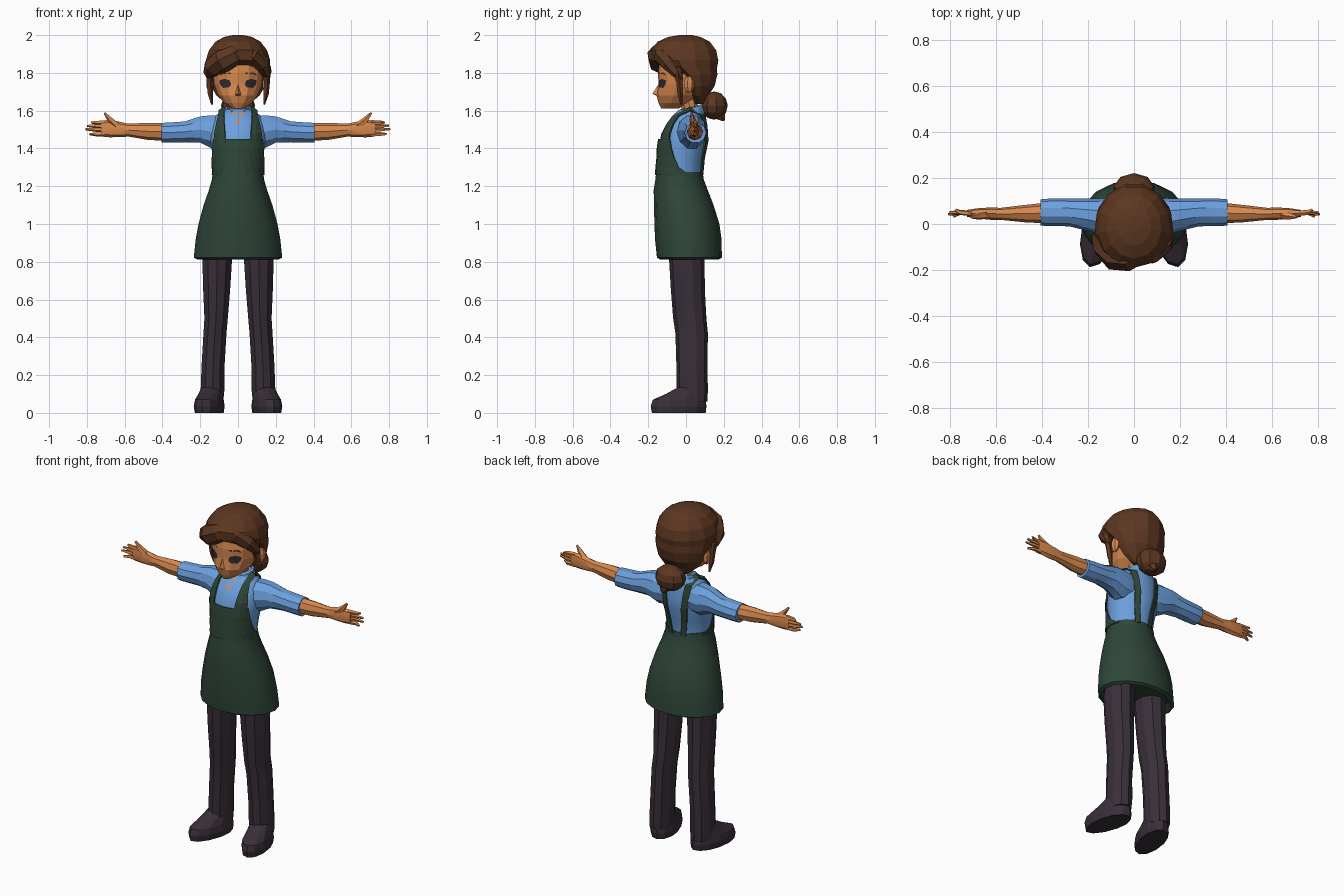
import bpy, bmesh, math
from mathutils import Vector
from mathutils.bvhtree import BVHTree

if "Cube" in bpy.data.objects:
    bpy.data.objects.remove(bpy.data.objects["Cube"])


def material(name, rgb):
    m = bpy.data.materials.new(name)
    lin = [(c / 255 / 12.92) if c < 11 else ((c / 255 + 0.055) / 1.055) ** 2.4 for c in rgb]
    m.diffuse_color = (*lin, 1)
    m.use_nodes = True
    m.node_tree.nodes["Principled BSDF"].inputs["Base Color"].default_value = m.diffuse_color
    return m


SKIN = material("warm skin", (214, 136, 78))
HAIR = material("brown hair", (92, 55, 33))
GREEN = material("dark green cloth", (47, 70, 57))
BLUE = material("blue shirt cloth", (108, 160, 222))
PANTS = material("dark trousers", (57, 47, 57))
EYE = material("dark eye", (48, 42, 54))


def make(name, verts, faces, mat, thick=0, smooth=False):
    me = bpy.data.meshes.new(name)
    me.from_pydata([tuple(v) for v in verts], [], faces)
    bm = bmesh.new()
    bm.from_mesh(me)
    bmesh.ops.recalc_face_normals(bm, faces=bm.faces)
    bm.to_mesh(me)
    bm.free()
    me.materials.append(mat)
    ob = bpy.data.objects.new(name, me)
    bpy.context.collection.objects.link(ob)
    if thick:
        mod = ob.modifiers.new("thickness", "SOLIDIFY")
        mod.thickness = thick
        mod.offset = 0
    if smooth:
        me.shade_smooth()
        me.set_sharp_from_angle(angle=math.radians(28))
    return ob


def loft(name, rings, mat, closed=True, thick=0, smooth=False):
    n = len(rings[0])
    verts = [p for r in rings for p in r]
    faces = []
    for i in range(len(rings) - 1):
        for j in range(n if closed else n - 1):
            k = (j + 1) % n
            faces.append((i * n + j, i * n + k, (i + 1) * n + k, (i + 1) * n + j))
    if closed:
        faces += [tuple(range(n)), tuple(range((len(rings) - 1) * n, len(rings) * n))]
    return make(name, verts, faces, mat, thick, smooth)


def level(z, cx, cy, rx, rf, rb, n=14, turn=0, grow=0, a0=0, a1=2 * math.pi, full=True):
    """Horizontal ring, angle 0 at the front, separate front and back radii."""
    pts = []
    for i in range(n):
        t = a0 + (a1 - a0) * i / (n if full else n - 1)
        x = (rx + grow) * math.sin(t)
        y = -((rf if math.cos(t) > 0 else rb) + grow) * math.cos(t)
        pts.append(Vector((cx + x * math.cos(turn) - y * math.sin(turn),
                           cy + x * math.sin(turn) + y * math.cos(turn), z)))
    return pts


def tube(name, path, mat, n=6):
    """Tapered tube through (x, y, z, radius) points."""
    pts = [Vector(p[:3]) for p in path]
    rings = []
    for i, p in enumerate(pts):
        d = (pts[min(i + 1, len(pts) - 1)] - pts[max(i - 1, 0)]).normalized()
        u = d.cross(Vector((0, 1, 0.01))).normalized()
        v = d.cross(u)
        rings.append([p + path[i][3] * (u * math.cos(a) + v * math.sin(a))
                      for a in (2 * math.pi * k / n for k in range(n))])
    return loft(name, rings, mat)


def ball(name, centre, radii, mat, seg=9, rows=6):
    bm = bmesh.new()
    bmesh.ops.create_uvsphere(bm, u_segments=seg, v_segments=rows, radius=1)
    for v in bm.verts:
        v.co = Vector([c + r * w for c, r, w in zip(centre, radii, v.co)])
    me = bpy.data.meshes.new(name)
    bm.to_mesh(me)
    bm.free()
    me.materials.append(mat)
    ob = bpy.data.objects.new(name, me)
    bpy.context.collection.objects.link(ob)


def surface(ob):
    return BVHTree.FromPolygons([v.co for v in ob.data.vertices],
                                [tuple(p.vertices) for p in ob.data.polygons])


def project(tree, origin, direction, lift):
    d = Vector(direction)
    hit = tree.ray_cast(Vector(origin), d)[0]
    return (hit if hit else Vector(origin) + d) - d * lift


# Torso in the shirt: z, centre y, half width, half depth
TORSO = [(1.2, -.035, .13, .115), (1.27, -.035, .128, .118), (1.35, -.027, .135, .12),
         (1.42, -.015, .145, .128), (1.48, -.008, .15, .122), (1.53, .003, .14, .107),
         (1.575, .017, .118, .088), (1.605, .03, .085, .065), (1.612, .03, .05, .045)]
torso = loft("shirt_torso", [level(z, 0, c, rx, r, r, 18) for z, c, rx, r in TORSO], BLUE, smooth=True)
torso_tree = surface(torso)

# Apron skirt, with the hem turned in
SKIRT = [(.84, .02, .19, .13), (.812, .018, .215, .155), (.822, .018, .234, .172),
         (.92, .012, .224, .176), (1.0, .005, .209, .172), (1.1, -.012, .182, .158),
         (1.18, -.028, .154, .143), (1.235, -.034, .138, .128), (1.275, -.035, .134, .123)]
loft("apron_skirt", [level(z, 0, c, rx, r, r, 16) for z, c, rx, r in SKIRT], GREEN, smooth=True)

# Apron bib wrapping the chest, narrowing towards the top
BIB = [(1.26, -.035, .13, .12, 115), (1.3, -.032, .131, .12, 88), (1.35, -.027, .135, .12, 74),
       (1.4, -.018, .142, .127, 64), (1.45, -.012, .148, .126, 57)]
loft("apron_bib", [level(z, 0, c, rx, r, r, 13, grow=.007, a0=-math.radians(a), a1=math.radians(a),
                         full=False) for z, c, rx, r, a in BIB], GREEN, closed=False, thick=.006)

# Straps over the shoulders, laid on the shirt
STRAP = [("f", 1.43, .066, .122), ("f", 1.48, .068, .124), ("f", 1.53, .072, .114),
         ("f", 1.57, .074, .104), ("t", .02, .07, .1), ("b", 1.57, .062, .094),
         ("b", 1.52, .055, .088), ("b", 1.44, .046, .078), ("b", 1.35, .036, .067), ("b", 1.26, .026, .056)]
for s in (-1, 1):
    rows = []
    for kind, h, a, b in STRAP:
        row = []
        for x in (a, (a + b) / 2, b):
            if kind == "t":
                row.append(project(torso_tree, (s * x, h, 2), (0, 0, -1), .009))
            else:
                d = 1 if kind == "f" else -1
                row.append(project(torso_tree, (s * x, -d, h), (0, d, 0), .009))
        rows.append(row)
    loft("apron_strap", rows, GREEN, closed=False, thick=.008)

# Open neckline and collar
make("neckline", [project(torso_tree, (x, -1, z), (0, 1, 0), .005)
                  for x, z in ((-.035, 1.59), (0, 1.525), (.035, 1.59))], [(0, 1, 2)], SKIN)
rings = []
for zf, zb, c, rx, ry in ((1.555, 1.59, .015, .088, .088), (1.60, 1.625, .024, .072, .07), (1.595, 1.635, .028, .058, .06)):
    r = level(0, 0, c, rx, ry, ry, 13, a0=.45, a1=2 * math.pi - .45, full=False)
    for p in r:
        p.z = zf + (zb - zf) * (p.y - c + ry) / (2 * ry)
    rings.append(r)
loft("collar", rings, BLUE, closed=False, thick=.006)
tube("neck", [(0, .03, 1.55, .05), (0, .02, 1.62, .046), (0, .0, 1.7, .05)], SKIN, 10)

for s in (-1, 1):
    # Trouser legs: z, centre x, centre y, half width, half depth
    LEG = [(.06, .137, .035, .062, .078), (.12, .135, .033, .066, .083), (.25, .132, .031, .064, .082),
           (.42, .122, .03, .064, .086), (.5, .116, .02, .065, .088), (.65, .113, .01, .075, .09),
           (.82, .11, .004, .083, .094), (.95, .105, .003, .08, .095)]
    loft("trouser_leg", [level(z, s * x, y, rx, ry, ry, 10) for z, x, y, rx, ry in LEG], PANTS, smooth=True)
    # Shoes turned out: z, centre x, centre y, half width, front and back length
    SHOE = [(0, .15, -.02, .07, .165, .128), (.035, .15, -.02, .076, .172, .132),
            (.07, .15, -.02, .07, .16, .128), (.1, .145, 0, .062, .11, .108), (.135, .138, .025, .055, .07, .08)]
    loft("shoe", [level(z, s * x, y, rx, f, b, 12, turn=s * .24) for z, x, y, rx, f, b in SHOE], PANTS)

    # Sleeves, arms and palms: x, y, z, half depth, half height
    def limb(name, rows, mat, n):
        loft(name, [[(s * x, y + ry * math.cos(a), z + rz * math.sin(a))
                     for a in (2 * math.pi * k / n for k in range(n))] for x, y, z, ry, rz in rows], mat, smooth=True)
    limb("sleeve", [(.06, .025, 1.49, .075, .085), (.14, .032, 1.488, .08, .092), (.2, .04, 1.5, .07, .073),
                    (.28, .05, 1.488, .06, .058), (.36, .051, 1.484, .06, .056), (.405, .05, 1.483, .057, .055)], BLUE, 10)
    limb("forearm", [(.38, .048, 1.488, .045, .046), (.47, .045, 1.49, .038, .046), (.58, .044, 1.497, .026, .034),
                     (.62, .045, 1.5, .027, .04), (.68, .046, 1.505, .022, .046), (.725, .046, 1.505, .015, .042)], SKIN, 8)
    for z0, z1, y1, end in ((1.537, 1.537, .062, .775), (1.517, 1.52, .05, .8),
                            (1.497, 1.502, .042, .806), (1.475, 1.476, .032, .785)):
        tube("finger", [(s * .705, .046, z0, .013), (s * .755, .05, (z0 + z1) / 2, .011), (s * end, y1, z1, .006)], SKIN, 5)
    tube("thumb", [(s * .635, .043, 1.515, .022), (s * .675, .035, 1.55, .017), (s * .706, .03, 1.588, .006)], SKIN, 5)

# Head: z, centre y, half width, front and back depth
HEAD = [(1.612, -.09, .03, .042, .05), (1.64, -.06, .074, .085, .08), (1.68, -.04, .106, .116, .11),
        (1.74, -.02, .13, .126, .13), (1.8, -.02, .134, .128, .14), (1.87, -.02, .122, .118, .13), (1.93, -.02, .07, .07, .08)]
head = loft("head", [level(z, 0, c, rx, f, b, 14) for z, c, rx, f, b in HEAD], SKIN)
head_tree = surface(head)
make("nose", [(-.022, -.143, 1.68), (.022, -.143, 1.68), (0, -.14, 1.75), (0, -.177, 1.69), (0, -.145, 1.672)],
     [(0, 3, 2), (1, 2, 3), (0, 4, 3), (1, 3, 4)], SKIN)

# Eyes, brows, ears and loose locks
EYE_SHAPE = [(.036, 1.735), (.05, 1.722), (.08, 1.721), (.095, 1.738), (.1, 1.76), (.07, 1.769), (.043, 1.759)]
BROW_SHAPE = [(.035, 1.793), (.09, 1.795), (.1, 1.785), (.09, 1.803), (.04, 1.802)]
for s in (-1, 1):
    for name, shape, mat in (("eye", EYE_SHAPE, EYE), ("eyebrow", BROW_SHAPE, HAIR)):
        pts = [project(head_tree, (s * x, -1, z), (0, 1, 0), .005) for x, z in shape]
        pts.append(sum(pts, Vector()) / len(pts) + Vector((0, -.002, 0)))
        n = len(shape)
        make(name, pts, [(i, (i + 1) % n, n) for i in range(n)], mat)
    ball("ear", (s * .148, .015, 1.74), (.02, .03, .046), SKIN, 7, 5)
    tube("side_lock", [(s * .145, -.05, 1.83, .03), (s * .152, -.035, 1.75, .017),
                       (s * .147, -.03, 1.69, .016), (s * .138, -.025, 1.632, .005)], HAIR, 5)

# Hair cap: z, centre y, half width, front and back depth
CAP = [(1.635, .065, .06, .02, .04), (1.68, .05, .115, .02, .07), (1.73, .04, .145, .025, .115),
       (1.79, .02, .163, .04, .15), (1.83, -.01, .17, .11, .18), (1.865, -.02, .172, .165, .197),
       (1.92, -.02, .155, .17, .185), (1.965, -.015, .12, .135, .145), (1.99, -.01, .075, .085, .09), (2.0, -.005, .03, .03, .04)]
loft("hair_cap", [level(z, 0, c, rx, f, b, 13) for z, c, rx, f, b in CAP], HAIR)

# Swept fringe on either side of the parting
tube("fringe_long", [(.045, -.125, 1.925, .03), (-.02, -.15, 1.895, .056), (-.08, -.14, 1.865, .064),
                     (-.128, -.095, 1.835, .056), (-.15, -.05, 1.80, .035), (-.155, -.03, 1.77, .01)], HAIR, 7)
tube("fringe_short", [(.025, -.13, 1.93, .03), (.075, -.13, 1.895, .045), (.125, -.085, 1.85, .045),
                      (.15, -.045, 1.80, .03), (.155, -.025, 1.765, .01)], HAIR, 7)

# Low bun
ball("hair_bun", (0, .148, 1.627), (.092, .073, .075), HAIR, 9, 6)
tube("bun_tip", [(.01, .16, 1.6, .05), (.015, .185, 1.57, .03), (.02, .2, 1.548, .008)], HAIR, 5)
